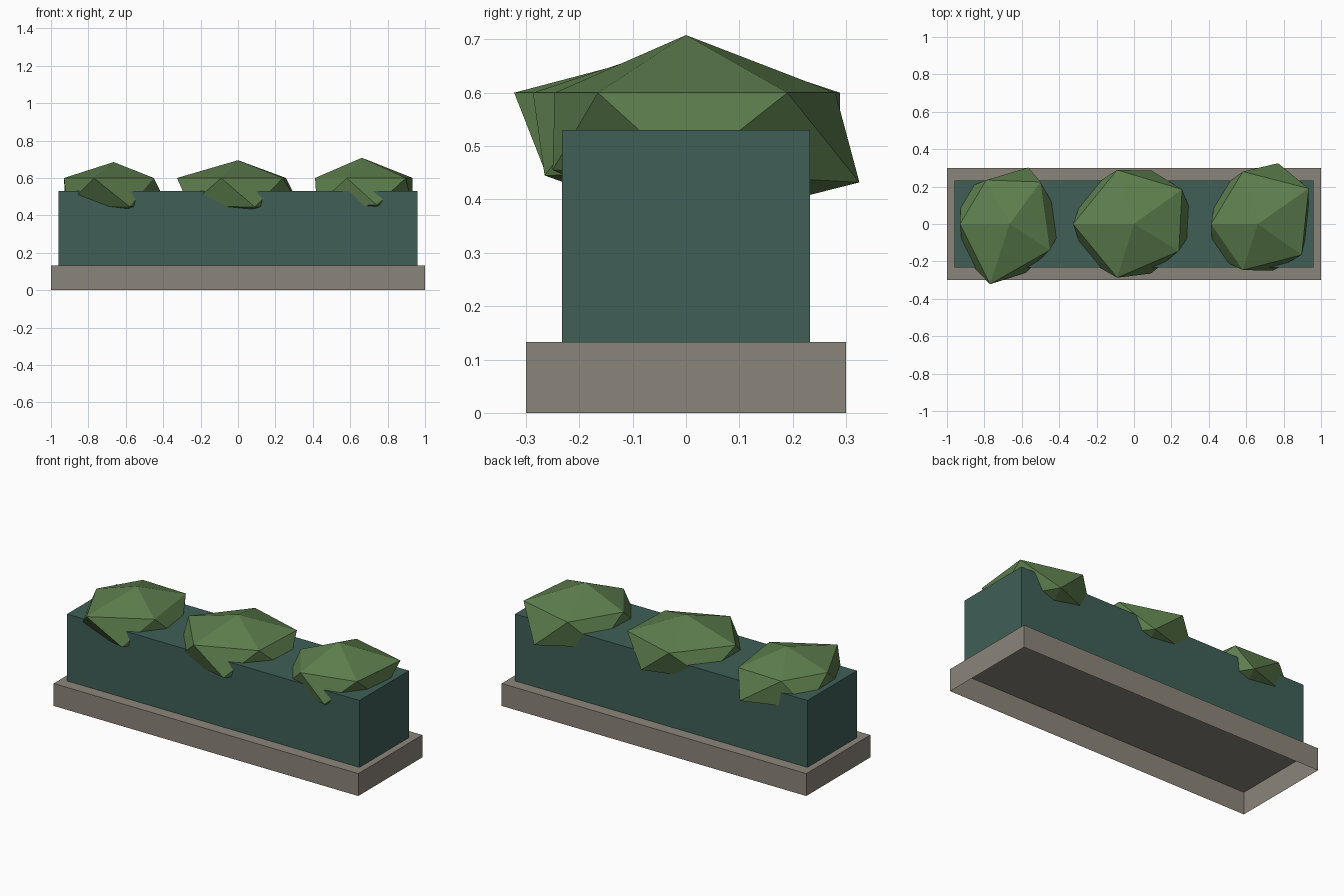
import bpy, bmesh

if "Cube" in bpy.data.objects:
    bpy.data.objects.remove(bpy.data.objects["Cube"])

def material(name, rgb):
    m = bpy.data.materials.new(name)
    m.diffuse_color = (*rgb, 1)
    m.use_nodes = True
    m.node_tree.nodes["Principled BSDF"].inputs["Base Color"].default_value = m.diffuse_color
    return m

def add_object(name, bm, mat):
    bmesh.ops.recalc_face_normals(bm, faces=bm.faces)
    me = bpy.data.meshes.new(name)
    bm.to_mesh(me)
    bm.free()
    me.materials.append(mat)
    ob = bpy.data.objects.new(name, me)
    bpy.context.collection.objects.link(ob)
    return ob

def open_box(name, sx, sy, z0, z1, mat):
    """Box shell without a bottom face."""
    bm = bmesh.new()
    low, high = [[bm.verts.new((x * sx, y * sy, z)) for x, y in
                  ((-1, -1), (1, -1), (1, 1), (-1, 1))] for z in (z0, z1)]
    top = bm.faces.new(high)
    for i in range(4):
        j = (i + 1) % 4
        bm.faces.new((low[i], low[j], high[j], high[i]))
    top.normal_update()
    return add_object(name, bm, mat)

def bush(name, cx, top_z, upper, lower, low_z, mat):
    """Uneven squashed icosahedron; rings are offsets from the centre, counter-clockwise."""
    bm = bmesh.new()
    top = bm.verts.new((cx, 0, top_z))
    bottom = bm.verts.new((cx, 0, 0.35))
    up = [bm.verts.new((cx + x, y, 0.6)) for x, y in upper]
    lo = [bm.verts.new((cx + x, y, z)) for (x, y), z in zip(lower, low_z)]
    for i in range(5):
        j = (i + 1) % 5
        bm.faces.new((top, up[i], up[j]))
        bm.faces.new((up[i], lo[i], up[j]))
        bm.faces.new((lo[i], lo[j], up[j]))
        bm.faces.new((bottom, lo[j], lo[i]))
    return add_object(name, bm, mat)

stone = material("stone", (0.26, 0.235, 0.195))
teal = material("teal", (0.05, 0.115, 0.095))
leaf = material("leaf", (0.11, 0.21, 0.075))

# Planter: plinth and trough body
open_box("plinth", 1.0, 0.3, 0.0, 0.133, stone)
open_box("trough", 0.96, 0.232, 0.133, 0.53, teal)

# Bushes: upper ring starts at 36 degrees, lower ring at 72 degrees
bush("bush_left", -0.665, 0.685,
     [(0.165, 0.225), (-0.125, 0.235), (-0.265, 0.0), (-0.105, -0.322), (0.215, -0.14)],
     [(0.1, 0.302), (-0.26, 0.18), (-0.25, -0.17), (0.085, -0.262), (0.29, 0.0)],
     [0.45, 0.45, 0.45, 0.447, 0.45], leaf)
bush("bush_middle", 0.0, 0.695,
     [(0.257, 0.185), (-0.09, 0.289), (-0.326, 0.0), (-0.09, -0.287), (0.24, -0.145)],
     [(0.095, 0.285), (-0.26, 0.18), (-0.26, -0.19), (0.09, -0.265), (0.33, 0.0)],
     [0.45, 0.45, 0.45, 0.445, 0.45], leaf)
bush("bush_right", 0.662, 0.708,
     [(0.272, 0.19), (-0.08, 0.28), (-0.25, 0.0), (-0.08, -0.246), (0.235, -0.165)],
     [(0.108, 0.325), (-0.22, 0.18), (-0.24, -0.17), (0.08, -0.25), (0.27, 0.0)],
     [0.432, 0.45, 0.45, 0.455, 0.45], leaf)
